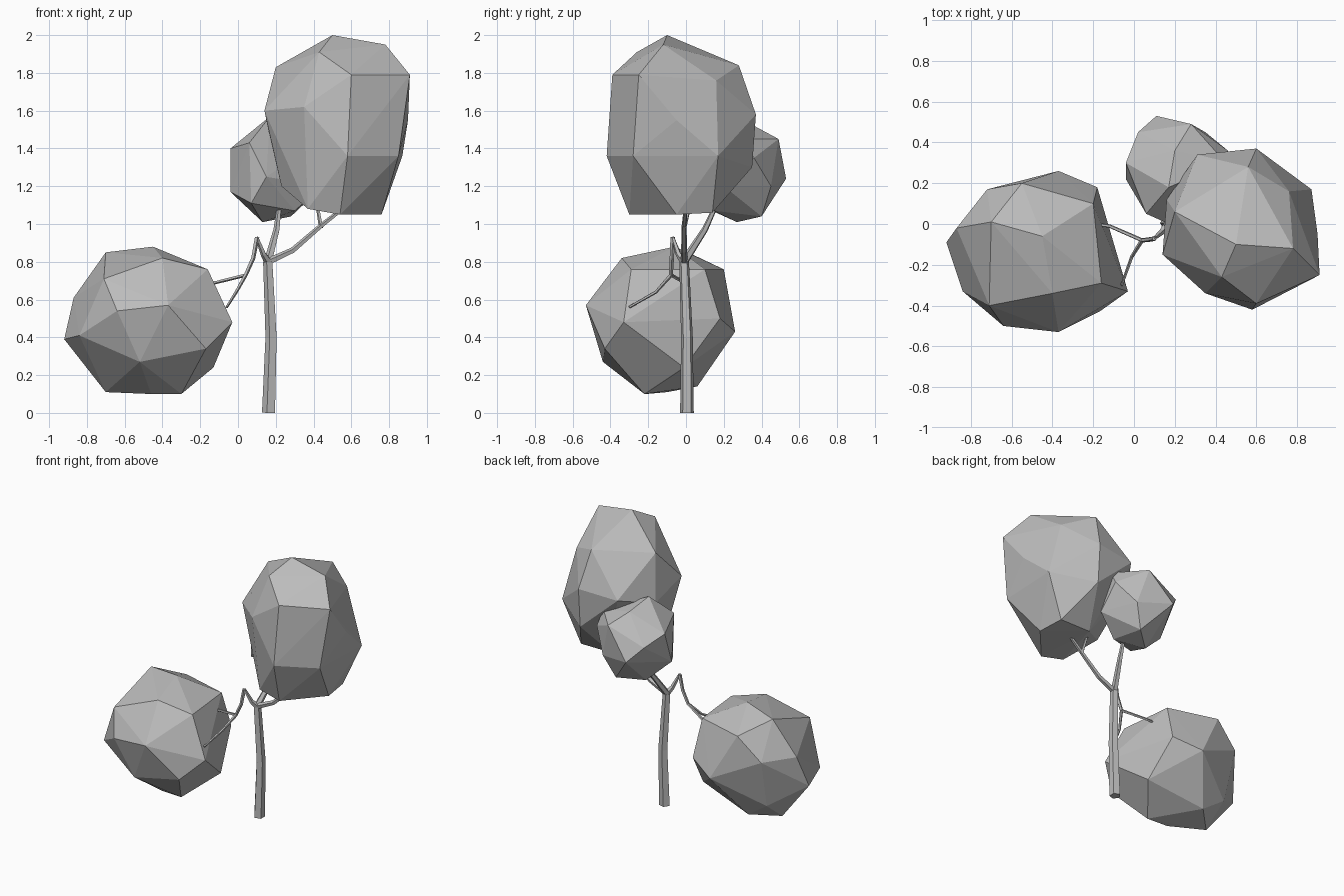
import bpy, bmesh, math
from mathutils import Vector

cube = bpy.data.objects.get("Cube")
if cube:
    bpy.data.objects.remove(cube, do_unlink=True)


def make_material(name, colour):
    material = bpy.data.materials.new(name)
    material.use_nodes = True
    material.diffuse_color = colour
    shader = next(n for n in material.node_tree.nodes if n.type == "BSDF_PRINCIPLED")
    shader.inputs["Base Color"].default_value = colour
    shader.inputs["Roughness"].default_value = 0.9
    return material


grey = make_material("plain grey", (0.5, 0.5, 0.5, 1))


def finish(name, bm):
    """Turn a bmesh into a flat shaded object."""
    bmesh.ops.recalc_face_normals(bm, faces=bm.faces)
    mesh = bpy.data.meshes.new(name)
    bm.to_mesh(mesh)
    bm.free()
    mesh.materials.append(grey)
    obj = bpy.data.objects.new(name, mesh)
    bpy.context.scene.collection.objects.link(obj)
    return obj


def foliage(name, corners):
    """Wrap a faceted clump of leaves around its corner points."""
    bm = bmesh.new()
    for corner in corners:
        bm.verts.new(corner)
    bmesh.ops.convex_hull(bm, input=bm.verts)
    loose = [v for v in bm.verts if not v.link_faces]
    bmesh.ops.delete(bm, geom=loose, context="VERTS")
    return finish(name, bm)


def branch(name, path, start_radius, end_radius, sides=5):
    """Sweep a tapering polygon along a path of points."""
    points = [Vector(p) for p in path]
    last = len(points) - 1
    bm = bmesh.new()
    rings = []
    for i, point in enumerate(points):
        along = (points[min(i + 1, last)] - points[max(i - 1, 0)]).normalized()
        across = along.cross(Vector((0, 1, 0))).normalized()
        other = along.cross(across)
        radius = start_radius + (end_radius - start_radius) * i / last
        ring = []
        for k in range(sides):
            angle = math.tau * k / sides
            offset = across * math.cos(angle) + other * math.sin(angle)
            ring.append(bm.verts.new(point + offset * radius))
        rings.append(ring)
    for low, high in zip(rings, rings[1:]):
        for k in range(sides):
            n = (k + 1) % sides
            bm.faces.new((low[k], low[n], high[n], high[k]))
    bm.faces.new(rings[0])
    bm.faces.new(rings[-1])
    return finish(name, bm)


# Trunk
fork = (.16, -.01, .8)
branch("trunk", [(.165, .005, 0), (.178, .005, .4), fork], .038, .027)

# Branches that rise into the two upper clumps
branch("back_branch", [fork, (.205, .1, .97), (.22, .16, 1.1)], .023, .012)
branch("left_branch", [fork, (.29, -.01, .86), (.44, -.01, .99), (.58, 0, 1.1)], .02, .01)
branch("left_twig", [(.44, -.01, .98), (.42, .02, 1.1)], .012, .009)

# Branch that hooks over and droops into the low clump
hook = (.1, -.07, .93)
droop = (.04, -.08, .73)
branch("right_branch", [fork, (.135, -.04, .84), hook], .022, .009)
branch("right_hook", [hook, (.08, -.075, .82), droop], .013, .011)
branch("right_back_twig", [droop, (-.12, -.01, .69), (-.2, .0, .68)], .01, .008)
branch("right_front_twig", [droop, (-.01, -.16, .64), (-.06, -.3, .56)], .011, .007)

# Low clump, listed from crown to base
foliage("low_foliage", [
    (-.45, -.06, .88), (-.7, .01, .85), (-.4, -.34, .82),
    (-.71, -.4, .71), (-.16, -.29, .76), (-.2, .1, .76), (-.55, .2, .76),
    (-.87, -.02, .61), (-.37, -.53, .57), (-.64, -.5, .54), (-.72, .17, .6),
    (-.92, -.09, .39), (-.03, -.33, .48), (-.18, .18, .5), (-.37, .26, .43),
    (-.84, -.33, .41), (-.17, -.43, .34), (-.52, -.44, .27), (-.7, .08, .25),
    (-.7, -.1, .11), (-.46, -.21, .1), (-.3, -.22, .1), (-.13, -.01, .24), (-.54, .06, .14)])

# Tall clump
foliage("tall_foliage", [
    (.5, -.1, 2), (.78, -.12, 1.95), (.43, -.26, 1.91), (.2, .06, 1.83),
    (.6, -.39, 1.79), (.91, -.25, 1.79), (.76, .16, 1.76), (.56, .28, 1.84),
    (.14, -.15, 1.6), (.35, -.34, 1.62), (.9, -.05, 1.55),
    (.6, .37, 1.58), (.31, .34, 1.56), (.16, .12, 1.5),
    (.58, -.42, 1.36), (.85, -.28, 1.36), (.87, .17, 1.36), (.6, .35, 1.3),
    (.23, -.1, 1.2), (.37, -.28, 1.08), (.54, -.3, 1.05),
    (.76, -.05, 1.05), (.74, .14, 1.06), (.5, .14, 1.06), (.6, .22, 1.18)])

# Small clump at the back
foliage("small_foliage", [
    (.17, .18, 1.57), (.2, .36, 1.52), (.28, .49, 1.45), (.06, .05, 1.43), (.45, .3, 1.45),
    (-.04, .3, 1.4), (.46, .36, 1.35), (.02, .45, 1.34), (.11, .53, 1.24),
    (.15, .01, 1.25), (-.04, .22, 1.17), (.45, .2, 1.2), (.35, .45, 1.2),
    (.07, .05, 1.11), (.13, .27, 1.01), (.28, .4, 1.04), (.3, .15, 1.07)])
